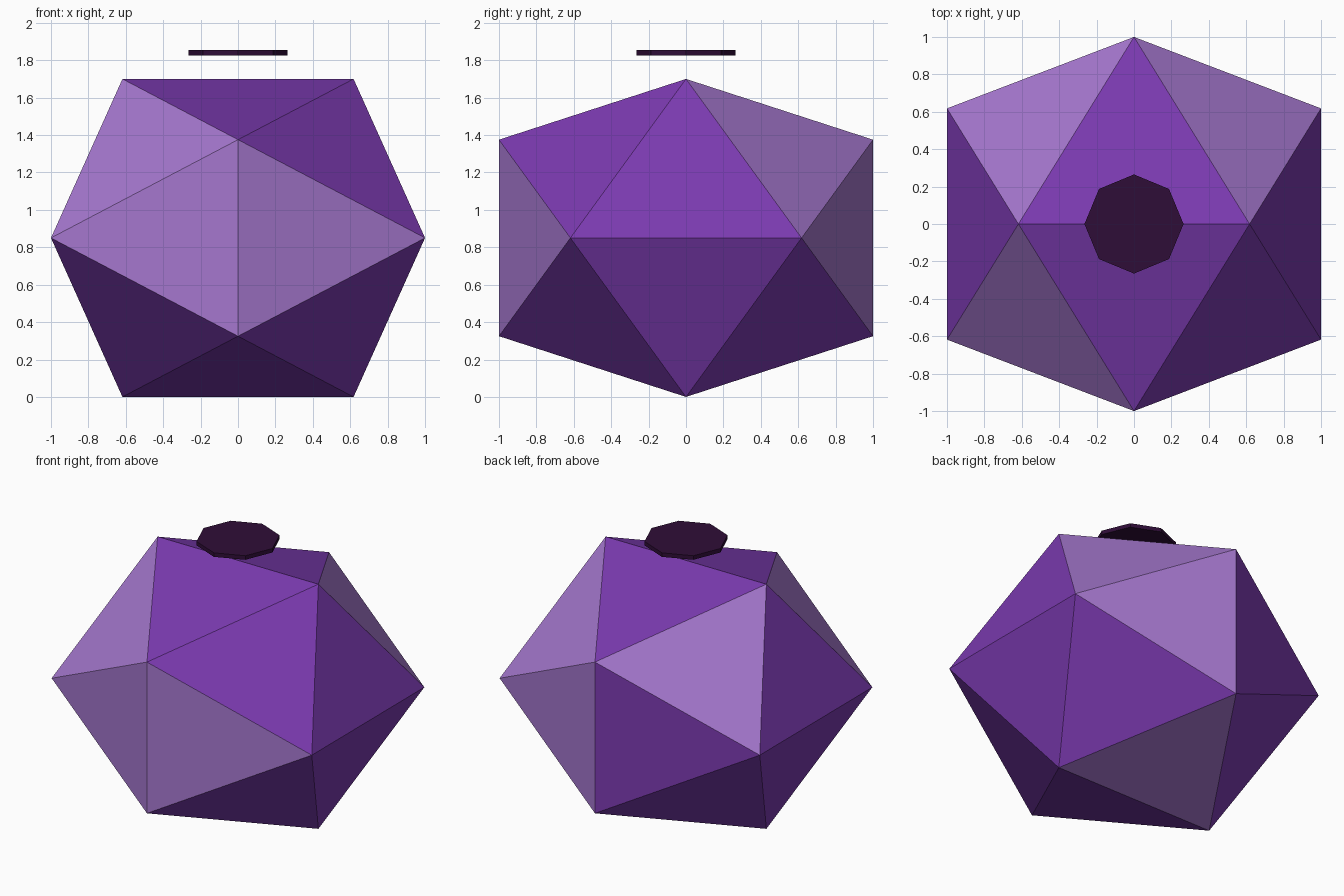
import bpy, bmesh

if "Cube" in bpy.data.objects:
    bpy.data.objects.remove(bpy.data.objects["Cube"])


def material(name, hex_code):
    srgb = [int(hex_code[i:i + 2], 16) / 255 for i in (0, 2, 4)]
    lin = [c / 12.92 if c <= 0.04045 else ((c + 0.055) / 1.055) ** 2.4 for c in srgb]
    mat = bpy.data.materials.new(name)
    mat.diffuse_color = (*lin, 1)
    mat.use_nodes = True
    mat.node_tree.nodes["Principled BSDF"].inputs["Base Color"].default_value = mat.diffuse_color
    return mat


purple = material("purple", "7B3AB0")
lilac = material("lilac", "A577CE")
plum = material("dark plum", "2F0D37")

# Faceted body: an icosahedron built on the axes, flattened in z
G, HALF = 0.618, 0.85
bm = bmesh.new()
verts = {}


def vert(x, y, z):
    key = (x, y, z)
    if key not in verts:
        verts[key] = bm.verts.new((x, y, HALF * (1 + z)))
    return verts[key]


def facet(points, is_lilac):
    face = bm.faces.new([vert(*p) for p in points])
    face.material_index = int(is_lilac)


signs = (-1, 1)
for a in signs:
    for b in signs:
        # Corner facets: lilac above, except at the front right
        for c in signs:
            facet([(a * G, 0, c), (0, b, c * G), (a, b * G, 0)],
                  c > 0 and (a, b) != (1, -1))
        # Top and bottom facets (a = front/back, b = up/down)
        facet([(-G, 0, b), (G, 0, b), (0, a, b * G)], (a, b) == (1, -1))
        # Front and back facets (a = left/right, b = front/back)
        facet([(0, b, -G), (0, b, G), (a, b * G, 0)], (a, b) != (-1, 1))
        # Left and right facets (a = left/right, b = up/down)
        facet([(a, -G, 0), (a, G, 0), (a * G, 0, b)], False)

bmesh.ops.recalc_face_normals(bm, faces=bm.faces)
mesh = bpy.data.meshes.new("faceted_body")
bm.to_mesh(mesh)
bm.free()
mesh.materials.append(purple)
mesh.materials.append(lilac)
body = bpy.data.objects.new("faceted_body", mesh)
bpy.context.collection.objects.link(body)

# Thin octagonal disc floating above the body
bpy.ops.mesh.primitive_cylinder_add(vertices=8, radius=0.265, depth=0.028,
                                    location=(0, 0, 1.84))
disc = bpy.context.object
disc.name = "floating_disc"
disc.data.materials.append(plum)
